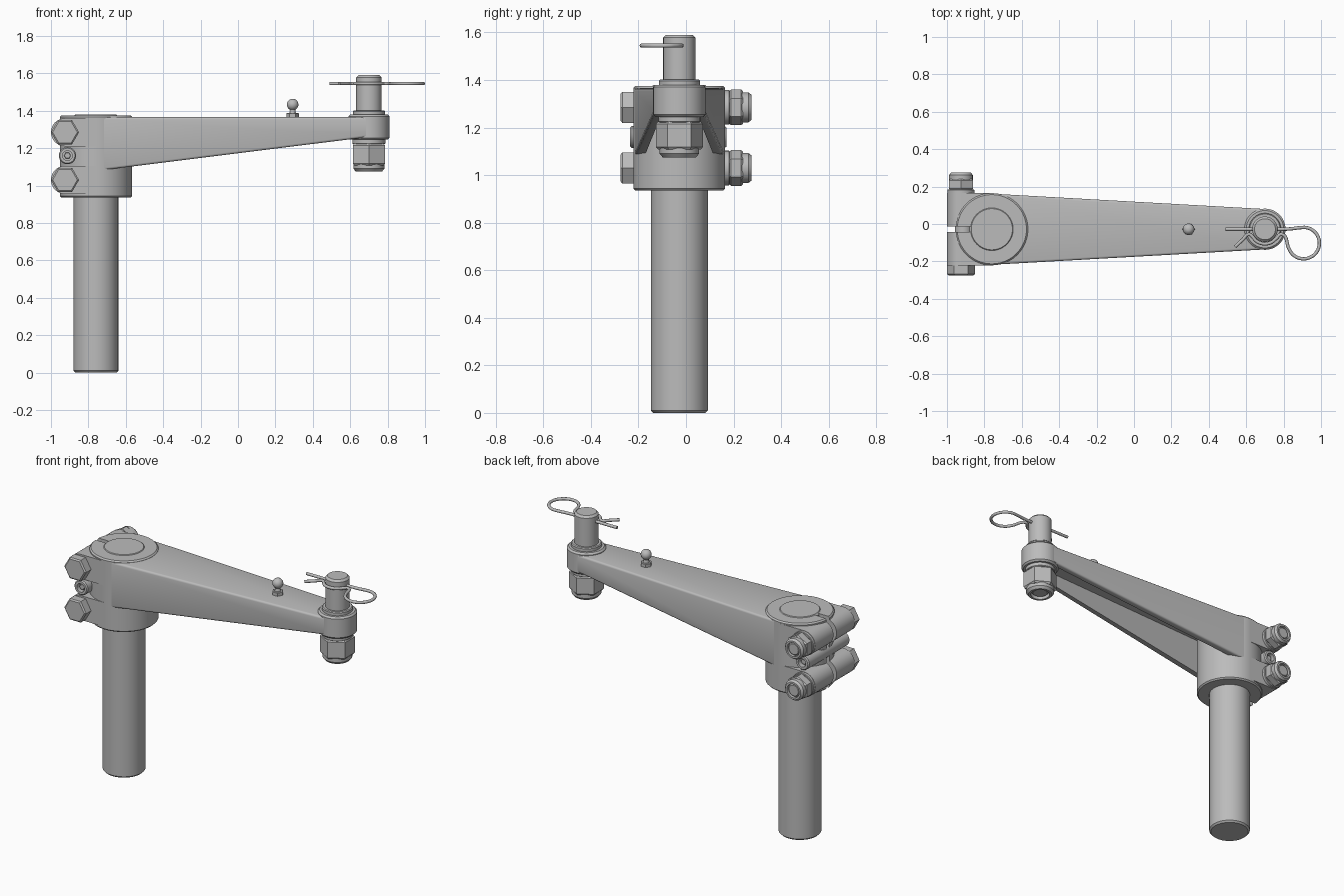
import bpy, bmesh
from math import sin, cos, pi, radians
from mathutils import Matrix, Vector

if "Cube" in bpy.data.objects:
    bpy.data.objects.remove(bpy.data.objects["Cube"])

CY = -0.028            # shared centre line of the arm
HUB_X, TIP_X, BOLT_X = -0.76, 0.70, -0.925
BOLT_Z = {"upper": 1.285, "lower": 1.03}

steel = bpy.data.materials.new("grey_steel")
steel.use_nodes = True
colour = (0.5, 0.5, 0.5, 1)
steel.diffuse_color = colour
steel.node_tree.nodes["Principled BSDF"].inputs["Base Color"].default_value = colour


def select(ob):
    bpy.ops.object.select_all(action="DESELECT")
    ob.select_set(True)
    bpy.context.view_layer.objects.active = ob


def finish(name, bm, smooth=True):
    bmesh.ops.recalc_face_normals(bm, faces=bm.faces)
    mesh = bpy.data.meshes.new(name)
    bm.to_mesh(mesh)
    bm.free()
    mesh.materials.append(steel)
    ob = bpy.data.objects.new(name, mesh)
    bpy.context.collection.objects.link(ob)
    if smooth:
        select(ob)
        bpy.ops.object.shade_smooth_by_angle(angle=radians(32))
    return ob


def lathe(name, profile, x, y, z=0, axis="Z", sides=48, turn=0):
    """Spin (radius, height) pairs about Z or Y and cap both ends."""
    bm = bmesh.new()
    rings = [[bm.verts.new((r * cos(turn + 2 * pi * i / sides),
                            r * sin(turn + 2 * pi * i / sides), h))
              for i in range(sides)] for r, h in profile]
    for a, b in zip(rings, rings[1:]):
        for i in range(sides):
            j = (i + 1) % sides
            bm.faces.new((a[i], a[j], b[j], b[i]))
    bm.faces.new(rings[0])
    bm.faces.new(rings[-1])
    m = Matrix.Translation((x, y, z))
    if axis == "Y":
        m = m @ Matrix.Rotation(-pi / 2, 4, "X")
    bm.transform(m)
    return finish(name, bm)


def rod(r, lo, hi, c=0.008):
    """Profile of a cylinder with chamfered ends."""
    return [(r - c, lo), (r, lo + c), (r, hi - c), (r - c, hi)]


def block(name, stations, bevel=0):
    """Solid through two (x, half width, bottom, top) sections."""
    bm = bmesh.new()
    a, b = [[bm.verts.new((x, CY + s * w, z)) for s, z in
             ((-1, lo), (1, lo), (1, hi), (-1, hi))] for x, w, lo, hi in stations]
    bm.faces.new(a)
    bm.faces.new(b)
    for i in range(4):
        j = (i + 1) % 4
        bm.faces.new((a[i], a[j], b[j], b[i]))
    if bevel:
        long_edges = [e for e in bm.edges if abs(e.verts[0].co.x - e.verts[1].co.x) > 0.5]
        bmesh.ops.bevel(bm, geom=long_edges, offset=bevel, segments=3,
                        profile=0.5, affect="EDGES")
    return finish(name, bm)


def cut(ob, cutter):
    mod = ob.modifiers.new("cut", "BOOLEAN")
    mod.operation, mod.object, mod.solver = "DIFFERENCE", cutter, "EXACT"
    select(ob)
    bpy.ops.object.modifier_apply(modifier=mod.name)
    bpy.data.objects.remove(cutter)
    bpy.ops.object.shade_smooth_by_angle(angle=radians(32))


def clamp_ear(name, z, y0, y1):
    """Half-round clamp lug running back into the hub."""
    r = 0.075
    pts = [(BOLT_X + r * cos(t), z + r * sin(t))
           for t in (pi / 2 + pi * i / 16 for i in range(17))]
    pts += [(HUB_X, z - r), (HUB_X, z + r)]
    bm = bmesh.new()
    face = bm.faces.new([bm.verts.new((px, y0, pz)) for px, pz in pts])
    out = bmesh.ops.extrude_face_region(bm, geom=[face])["geom"]
    bmesh.ops.translate(bm, vec=(0, y1 - y0, 0),
                        verts=[v for v in out if isinstance(v, bmesh.types.BMVert)])
    return finish(name, bm)


# Shaft and slotted clamp hub
lathe("shaft", rod(0.12, 0, 1.379, 0.01), HUB_X, CY, sides=64)
hub = lathe("clamp_hub", rod(0.193, 0.935, 1.375), HUB_X, CY, sides=64)
cut(hub, block("slot_cutter", [(-1.05, 0.015, 0.8, 1.5), (-0.85, 0.015, 0.8, 1.5)]))

# Tapered arm, hollow underneath
arm = block("arm", [(HUB_X, 0.19, 1.078, 1.366), (TIP_X, 0.108, 1.26, 1.366)], 0.012)
cut(arm, block("channel_cutter", [(HUB_X - 0.1, 0.152, 0.9, 1.315),
                                  (TIP_X + 0.1, 0.068, 0.9, 1.315)]))

# Clamp lugs, bolts, washers and lock nuts
for level, z in BOLT_Z.items():
    clamp_ear(level + "_front_lug", z, CY - 0.193, CY - 0.015)
    clamp_ear(level + "_back_lug", z, CY + 0.015, CY + 0.193)
    lathe(level + "_bolt_head", [(0.066, -0.275), (0.075, -0.268), (0.075, -0.22)],
          BOLT_X, 0, z, "Y", 6)
    lathe(level + "_washer", rod(0.073, 0.16, 0.184, 0.003), BOLT_X, 0, z, "Y")
    lathe(level + "_lock_nut", [(0.068, 0.182), (0.075, 0.19), (0.075, 0.232), (0.068, 0.24)],
          BOLT_X, 0, z, "Y", 6, pi / 2)
    lathe(level + "_nut_collar", [(0.063, 0.235), (0.063, 0.262), (0.053, 0.276),
                                  (0.042, 0.276), (0.042, 0.258)], BOLT_X, 0, z, "Y")
    lathe(level + "_bolt_end", rod(0.038, 0.2, 0.27, 0.006), BOLT_X, 0, z, "Y")

# Socket screw between the bolts
lathe("cross_screw", [(0.026, -0.205), (0.026, -0.235), (0.04, -0.235), (0.046, -0.228),
                      (0.046, 0.163), (0.04, 0.17), (0.026, 0.17), (0.026, 0.14)],
      -0.912, 0, 1.16, "Y", 32)
lathe("screw_socket", rod(0.018, -0.222, 0.155, 0.002), -0.912, 0, 1.16, "Y", 6)

# Arm tip with upright pin
lathe("tip_boss", rod(0.11, 1.245, 1.38, 0.01), TIP_X, CY)
lathe("pin_flange", rod(0.086, 1.37, 1.402, 0.005), TIP_X, CY)
lathe("pin", rod(0.068, 1.2, 1.59, 0.012), TIP_X, CY)

# Lock nut under the tip
lathe("pin_washer", rod(0.088, 1.222, 1.25, 0.003), TIP_X, CY)
lathe("pin_nut", [(0.09, 1.108), (0.099, 1.118), (0.099, 1.215), (0.09, 1.225)],
      TIP_X, CY, sides=6, turn=pi / 2)
lathe("pin_nut_collar", [(0.083, 1.115), (0.083, 1.09), (0.07, 1.075),
                         (0.056, 1.075), (0.056, 1.1)], TIP_X, CY)
lathe("pin_thread_end", rod(0.05, 1.085, 1.2), TIP_X, CY)

# Grease fitting
lathe("fitting_base", rod(0.033, 1.36, 1.388, 0.003), 0.292, CY, sides=6)
ball = [(0.031 * sin(t), 1.433 - 0.031 * cos(t)) for t in (pi * i / 12 for i in range(2, 12))]
lathe("grease_fitting", [(0.022, 1.38), (0.015, 1.396)] + ball, 0.292, CY, sides=24)

# Hairpin clip: straight leg, bulb, and a leg sprung round the pin
path = [(0.49, CY), (0.64, CY), (0.79, CY), (0.835, -0.026)]
path += [(0.907 + 0.084 * cos(radians(a)), -0.102 + 0.084 * sin(radians(a)))
         for a in range(100, -161, -20)]
path += [(0.79, -0.055)]
path += [(TIP_X + 0.078 * cos(radians(a)), CY + 0.078 * sin(radians(a)))
         for a in range(-40, -151, -22)]
path += [(0.615, -0.055), (0.58, -0.085), (0.54, -0.122)]
curve = bpy.data.curves.new("hairpin_clip", "CURVE")
curve.dimensions = "3D"
curve.bevel_depth, curve.bevel_resolution = 0.009, 3
curve.use_fill_caps = True
spline = curve.splines.new("BEZIER")
spline.bezier_points.add(len(path) - 1)
for p, (x, y) in zip(spline.bezier_points, path):
    p.co = Vector((x, y, 1.545))
    p.handle_left_type = p.handle_right_type = "AUTO"
curve.materials.append(steel)
clip = bpy.data.objects.new("hairpin_clip", curve)
bpy.context.collection.objects.link(clip)
